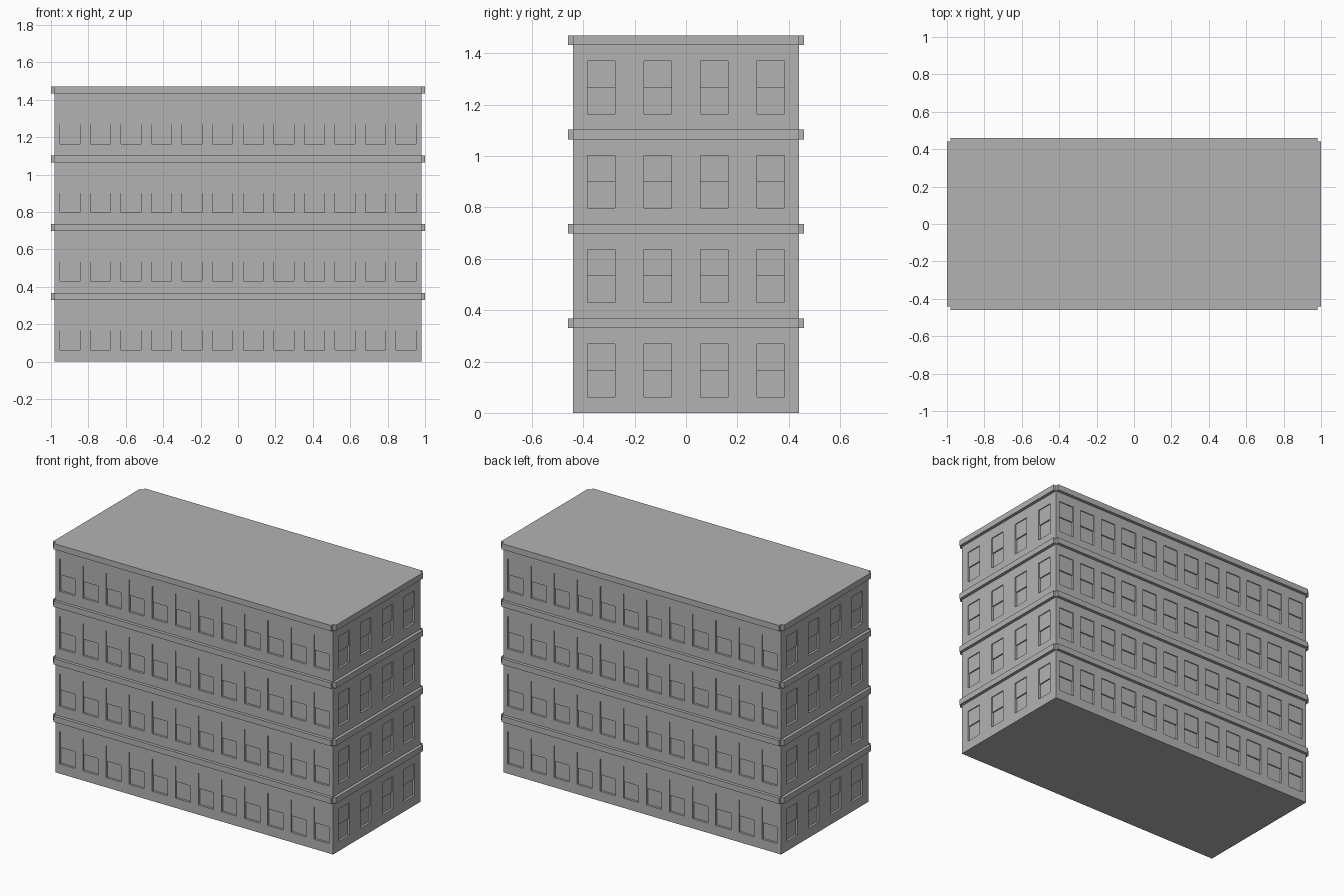
import bpy, bmesh
from mathutils import Vector

if "Cube" in bpy.data.objects:
    bpy.data.objects.remove(bpy.data.objects["Cube"])

HX, HY, H = 0.98, 0.44, 1.47        # body half sizes and height
FLOOR = H / 4
BAND_H, OUT = 0.037, 0.02           # ledge height and overhang
WIN_W, WIN_H, WIN_Z = 0.107, 0.206, 0.165
UPPER, LOWER = 0.006, 0.014         # recess of the upper and lower sash

stone = bpy.data.materials.new("grey stone")
stone.diffuse_color = (0.45, 0.45, 0.45, 1)
stone.use_nodes = True
stone.node_tree.nodes["Principled BSDF"].inputs["Base Color"].default_value = stone.diffuse_color


def finish(name, bm):
    bmesh.ops.remove_doubles(bm, verts=bm.verts, dist=1e-5)
    bmesh.ops.recalc_face_normals(bm, faces=bm.faces)
    me = bpy.data.meshes.new(name)
    bm.to_mesh(me)
    bm.free()
    me.materials.append(stone)
    ob = bpy.data.objects.new(name, me)
    bpy.context.collection.objects.link(ob)
    return ob


def facade(bm, origin, along, inward, half, count):
    """Wall with recessed sash windows, built as a stepped grid."""
    pitch = 2 * half / count
    us, zs = [-half], [0.0]
    for i in range(count):
        c = -half + pitch * (i + 0.5)
        us += [c - WIN_W / 2, c + WIN_W / 2]
    for f in range(4):
        c = WIN_Z + f * FLOOR
        zs += [c - WIN_H / 2, c, c + WIN_H / 2]
    us.append(half)
    zs.append(H)

    def depth(i, j):
        if i % 2 == 0 or j % 3 == 0:
            return 0.0
        return LOWER if j % 3 == 1 else UPPER

    def quad(*pts):
        bm.faces.new([bm.verts.new(origin + along * u + inward * d + Vector((0, 0, z)))
                      for u, z, d in pts])

    for i in range(len(us) - 1):
        for j in range(len(zs) - 1):
            u0, u1, z0, z1, d = us[i], us[i + 1], zs[j], zs[j + 1], depth(i, j)
            quad((u0, z0, d), (u1, z0, d), (u1, z1, d), (u0, z1, d))
            if i + 2 < len(us) and depth(i + 1, j) != d:      # jambs
                e = depth(i + 1, j)
                quad((u1, z0, d), (u1, z0, e), (u1, z1, e), (u1, z1, d))
            if j + 2 < len(zs) and depth(i, j + 1) != d:      # sills, heads, sash steps
                e = depth(i, j + 1)
                quad((u0, z1, d), (u1, z1, d), (u1, z1, e), (u0, z1, e))


# Building body: four facades, roof and base
bm = bmesh.new()
X, Y = Vector((1, 0, 0)), Vector((0, 1, 0))
for s in (-1, 1):
    facade(bm, Y * s * HY, X, Y * -s, HX, 12)
    facade(bm, X * s * HX, Y, X * -s, HY, 4)
for z in (0, H):
    bm.faces.new([bm.verts.new((x * HX, y * HY, z))
                  for x, y in ((-1, -1), (1, -1), (1, 1), (-1, 1))])
finish("building_body", bm)


# Ledges above each floor: one strip per side, open at the corners
def strip(name, cx, cy, cz, sx, sy):
    bm = bmesh.new()
    bmesh.ops.create_cube(bm, size=1)
    for v in bm.verts:
        v.co = Vector((cx + v.co.x * sx, cy + v.co.y * sy, cz + v.co.z * BAND_H))
    finish(name, bm)


for f in range(1, 5):
    z = f * FLOOR - BAND_H / 2
    for s, fb, lr in ((-1, "front", "left"), (1, "back", "right")):
        strip(f"ledge_{fb}_{f}", 0, s * (HY + OUT / 2), z, 2 * HX, OUT)
        strip(f"ledge_{lr}_{f}", s * (HX + OUT / 2), 0, z, OUT, 2 * HY)
